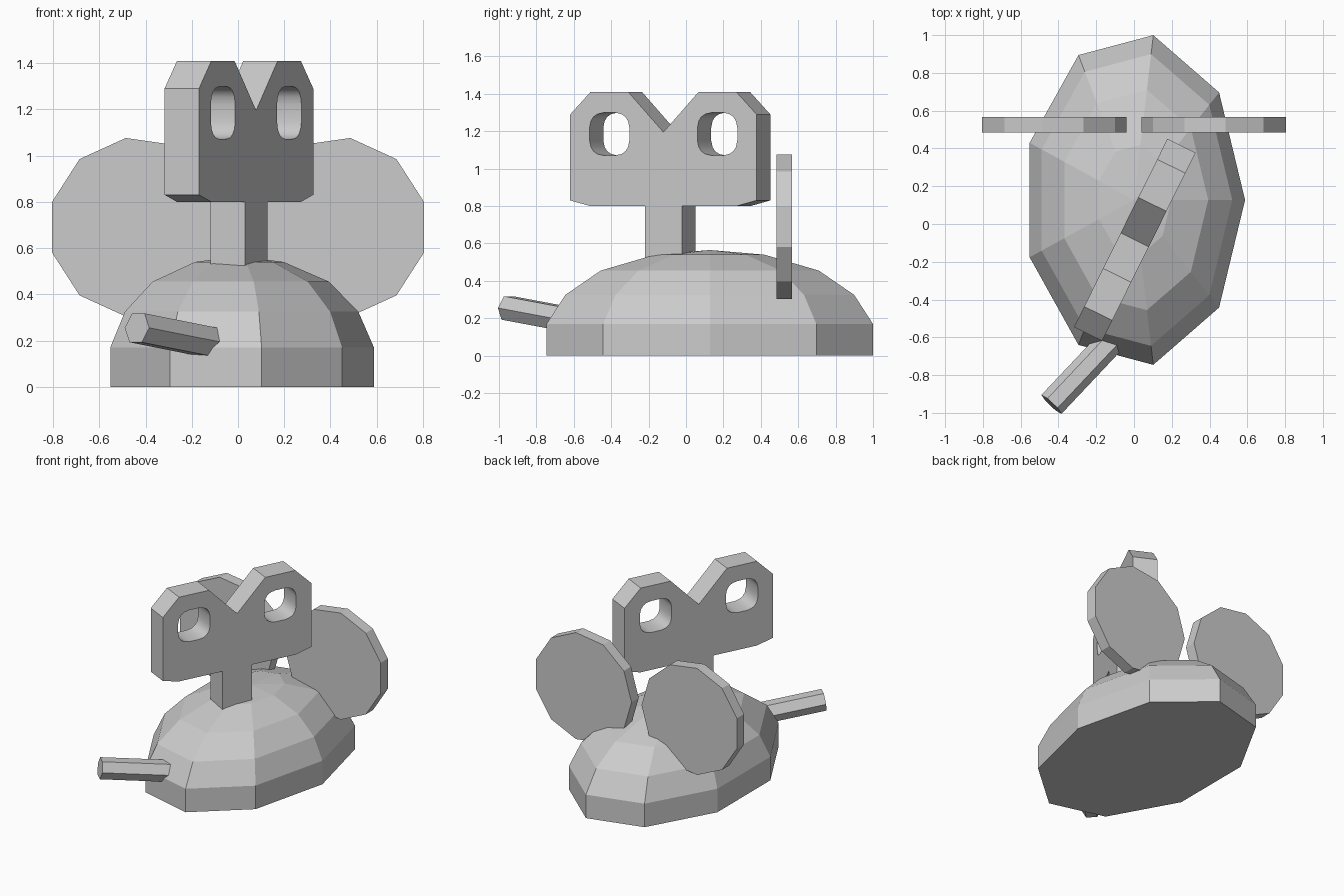
import bpy, bmesh
from math import cos, sin, pi, radians, copysign
from mathutils import Vector, Matrix

cube = bpy.data.objects.get("Cube")
if cube:
    bpy.data.objects.remove(cube, do_unlink=True)

# Single plain material
grey = bpy.data.materials.new("plain grey")
grey.use_nodes = True
colour = (0.6, 0.6, 0.6, 1)
grey.diffuse_color = colour
grey.node_tree.nodes["Principled BSDF"].inputs["Base Color"].default_value = colour


def add_object(name, bm):
    bmesh.ops.recalc_face_normals(bm, faces=bm.faces)
    mesh = bpy.data.meshes.new(name)
    bm.to_mesh(mesh)
    bm.free()
    mesh.materials.append(grey)
    obj = bpy.data.objects.new(name, mesh)
    bpy.context.collection.objects.link(obj)
    return obj


# Body: nine-sided oval dome above a short straight wall
SIDES, RX, RY, CY = 9, 0.588, 0.886, 0.127
rings = [(1, 0), (1, 0.17), (0.885, 0.325), (0.668, 0.455), (0.335, 0.54)]
bm = bmesh.new()
loops = []
for scale, z in rings:
    angles = [2 * pi * i / SIDES for i in range(SIDES)]
    loops.append([bm.verts.new((RX * scale * cos(a), CY + RY * scale * sin(a), z))
                  for a in angles])
for low, high in zip(loops, loops[1:]):
    for i in range(SIDES):
        j = (i + 1) % SIDES
        bm.faces.new((low[i], low[j], high[j], high[i]))
bm.faces.new(loops[0][::-1])
apex = bm.verts.new((0, CY, 0.565))
for i in range(SIDES):
    bm.faces.new((loops[-1][i], loops[-1][(i + 1) % SIDES], apex))
add_object("body", bm)

# Ears: thin eleven-sided discs with a corner towards the middle
for name, side in (("left_ear", 1), ("right_ear", -1)):
    bm = bmesh.new()
    ring = [bm.verts.new((side * (0.43 - 0.39 * cos(2 * pi * i / 11)), 0.484,
                          0.69 + 0.39 * sin(2 * pi * i / 11))) for i in range(11)]
    face = bm.faces.new(ring)
    out = bmesh.ops.extrude_face_region(bm, geom=[face], use_keep_orig=True)
    moved = [v for v in out["geom"] if isinstance(v, bmesh.types.BMVert)]
    bmesh.ops.translate(bm, verts=moved, vec=(0, 0.082, 0))
    add_object(name, bm)

# Tail: six-sided rod pushed into the front of the body
start, end = Vector((-0.437, -0.955, 0.255)), Vector((-0.06, -0.555, 0.18))
axis = end - start
bm = bmesh.new()
bmesh.ops.create_cone(bm, cap_ends=True, segments=6, radius1=0.073, radius2=0.073,
                      depth=axis.length,
                      matrix=Matrix.Translation((start + end) / 2)
                      @ axis.to_track_quat('Z', 'Y').to_matrix().to_4x4()
                      @ Matrix.Rotation(radians(30), 4, 'Z'))
add_object("tail", bm)

# Winding key: flat outline with two rounded holes, extruded
outline = [(-0.11, 0.45), (0.11, 0.45), (0.11, 0.80), (0.437, 0.80), (0.556, 0.83),
           (0.556, 1.29), (0.435, 1.41), (0.21, 1.41), (0, 1.195), (-0.21, 1.41),
           (-0.435, 1.41), (-0.556, 1.29), (-0.556, 0.83), (-0.437, 0.80), (-0.11, 0.80)]


def rounded_hole(cx, cz, rx, rz, count=20):
    def soft(v):
        return copysign(abs(v) ** 0.65, v)
    angles = [2 * pi * (i + 0.5) / count for i in range(count)]
    return [(cx + rx * soft(cos(a)), cz + rz * soft(sin(a))) for a in angles]


curve = bpy.data.curves.new("winding_key", 'CURVE')
curve.dimensions = '2D'
curve.fill_mode = 'BOTH'
curve.extrude = 0.083
for points in (outline, rounded_hole(-0.322, 1.185, 0.12, 0.115),
               rounded_hole(0.322, 1.185, 0.12, 0.115)):
    spline = curve.splines.new('POLY')
    spline.points.add(len(points) - 1)
    for p, (u, z) in zip(spline.points, points):
        p.co = (u, z, 0, 1)
    spline.use_cyclic_u = True
curve.materials.append(grey)
key = bpy.data.objects.new("winding_key", curve)
key.location = (0.004, -0.084, 0)
key.rotation_euler = (pi / 2, 0, radians(63.6))
bpy.context.collection.objects.link(key)

# Turn the key into a clean mesh with smooth hole walls
bpy.ops.object.select_all(action='DESELECT')
key.select_set(True)
bpy.context.view_layer.objects.active = key
bpy.ops.object.convert(target='MESH')
key = bpy.context.view_layer.objects.active
bm = bmesh.new()
bm.from_mesh(key.data)
bmesh.ops.remove_doubles(bm, verts=bm.verts, dist=0.0005)
bmesh.ops.dissolve_limit(bm, angle_limit=radians(1), verts=bm.verts, edges=bm.edges)
bmesh.ops.recalc_face_normals(bm, faces=bm.faces)
bm.to_mesh(key.data)
bm.free()
bpy.ops.object.shade_smooth_by_angle(angle=radians(35))
